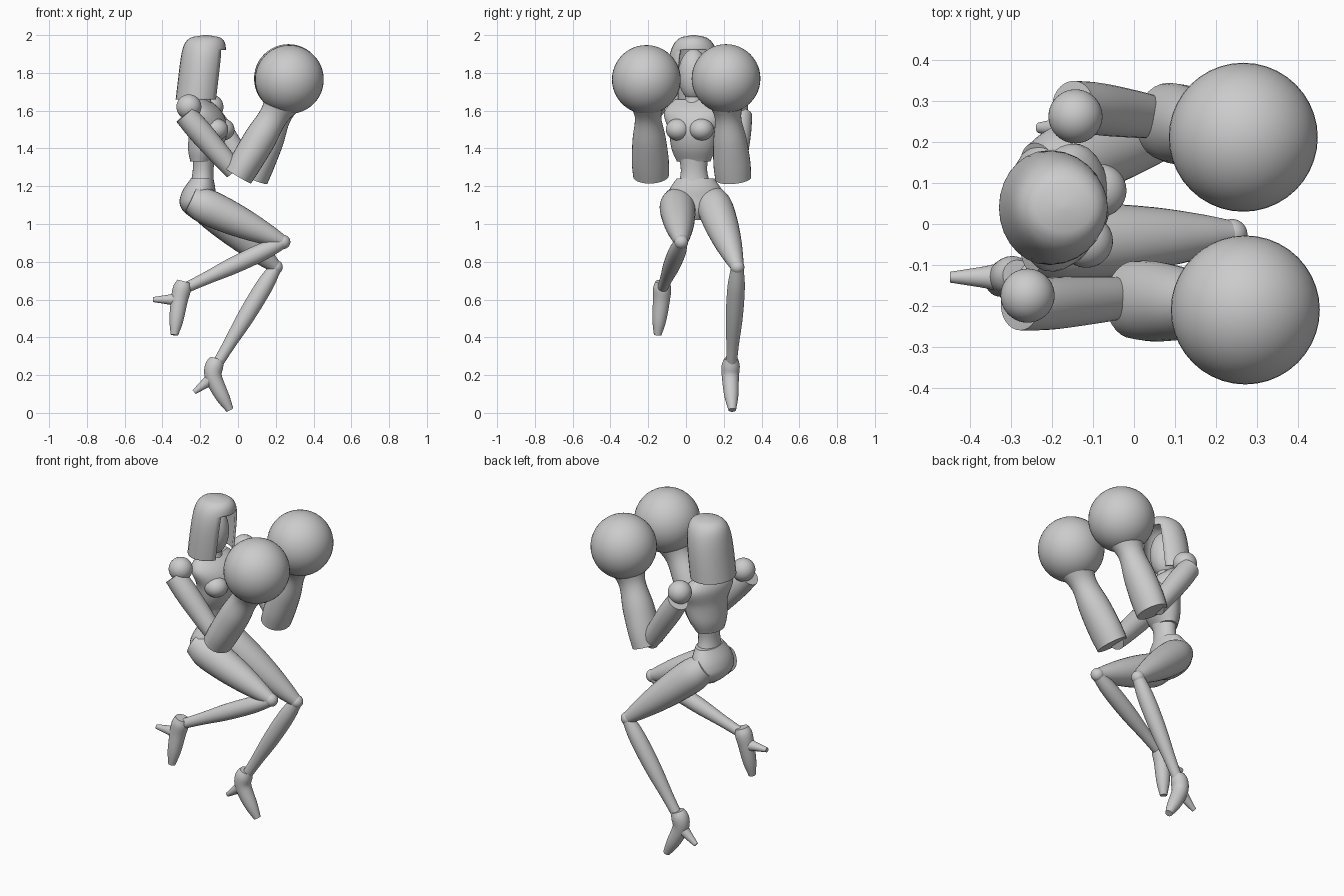
import bpy, bmesh, math
from mathutils import Vector

default_cube = bpy.data.objects.get("Cube")
if default_cube:
    bpy.data.objects.remove(default_cube, do_unlink=True)

# One plain material for the whole figure
grey = bpy.data.materials.new("plain_grey")
grey.use_nodes = True
grey.diffuse_color = (.6, .6, .6, 1)
shader = next(node for node in grey.node_tree.nodes if node.type == "BSDF_PRINCIPLED")
shader.inputs["Base Color"].default_value = grey.diffuse_color

UP = Vector((0, 0, 1))
LEFTWARD = Vector((0, 1, 0))
CHEST_TURN = math.radians(-15)     # the upper body twists toward the right
SHOULDER_LINE = Vector((-math.sin(CHEST_TURN), math.cos(CHEST_TURN), 0))


def finish(name, bm):
    """Turn a bmesh into a smooth-shaded object with sharp edges kept."""
    bmesh.ops.recalc_face_normals(bm, faces=bm.faces[:])
    mesh = bpy.data.meshes.new(name)
    bm.to_mesh(mesh)
    bm.free()
    mesh.materials.append(grey)
    mesh.shade_smooth()
    mesh.set_sharp_from_angle(angle=math.radians(40))
    part = bpy.data.objects.new(name, mesh)
    bpy.context.scene.collection.objects.link(part)
    return part


def spline(values, t):
    """Smooth curve through evenly spaced numbers or vectors, t from 0 to 1."""
    last = len(values) - 1
    index = min(int(t * last), last - 1)
    f = t * last - index
    start, end = values[index], values[index + 1]
    leaving = (end - values[max(index - 1, 0)]) / 2
    arriving = (values[min(index + 2, last)] - start) / 2
    blend = f * f * (3 - 2 * f)
    return (start * (1 - blend) + end * blend
            + leaving * f * (1 - f) ** 2 - arriving * f * f * (1 - f))


def loft(name, points, depths, widths=None, side=LEFTWARD, level=False,
         removed=None, sides=28, steps=20):
    """Skin elliptical rings along a curve; level keeps the rings horizontal."""
    widths = widths or depths
    points = [Vector(point) for point in points]
    params = [i / steps for i in range(steps + 1)]
    centres = [spline(points, t) for t in params]
    bm = bmesh.new()
    rings = []
    for i, t in enumerate(params):
        travel = centres[min(i + 1, steps)] - centres[max(i - 1, 0)]
        ahead = UP if level else travel.normalized()
        across = (side - ahead * side.dot(ahead)).normalized()
        front = across.cross(ahead) * spline(depths, t)
        across = across * spline(widths, t)
        angles = [math.tau * k / sides for k in range(sides)]
        rings.append([bm.verts.new(centres[i] + front * math.cos(a) + across * math.sin(a))
                      for a in angles])
    for lower, upper in zip(rings, rings[1:]):
        for k in range(sides):
            after = (k + 1) % sides
            bm.faces.new((lower[k], lower[after], upper[after], upper[k]))
    bm.faces.new(rings[0])
    bm.faces.new(rings[-1])
    if removed:
        doomed = [face for face in bm.faces if removed(face.calc_center_median())]
        bmesh.ops.delete(bm, geom=doomed, context="FACES")
    return finish(name, bm)


def ball(name, centre, radius, stretch=(1, 1, 1), turn=0):
    """Smooth sphere or ellipsoid."""
    bm = bmesh.new()
    bmesh.ops.create_uvsphere(bm, u_segments=40, v_segments=24, radius=radius)
    part = finish(name, bm)
    part.location = centre
    part.scale = stretch
    part.rotation_euler.z = turn
    return part


# Head: rounded hood with an open front, a recessed face and the neck
def hood_opening(spot):
    underside = spot.z < 1.661
    mouth = spot.x > -.17 and abs(spot.y - .04) < .08 and spot.z < 1.92
    return underside or mouth


heights = [i / 20 for i in range(20)] + [.999]
hood = loft("hood", [(-.21, .04, 1.66), (-.17, .04, 2)],
            depths=[.12 * math.sqrt(1 - h ** 8) for h in heights],
            widths=[.14 * math.sqrt(1 - h ** 4) for h in heights],
            level=True, removed=hood_opening, steps=40)
shell = hood.modifiers.new("thickness", "SOLIDIFY")
shell.thickness = .012
shell.offset = -1
ball("face", (-.185, .04, 1.79), .08, stretch=(1, 1, 1.7))
loft("neck", [(-.19, .04, 1.6), (-.19, .04, 1.74)], [.06, .045, .045])

# Torso: twisted chest, narrow waist and hips
loft("chest", [(-.19, .04, 1.33), (-.16, .04, 1.5), (-.2, .04, 1.66)],
     depths=[.06, .09, .1, .09, .04], widths=[.09, .12, .135, .16, .1],
     side=SHOULDER_LINE, level=True)
for label, sign in (("left", 1), ("right", -1)):
    ball(label + "_bust", Vector((-.1, .02, 1.5)) + SHOULDER_LINE * sign * .064,
         .065, stretch=(1, 1, .9), turn=CHEST_TURN)
loft("waist", [(-.18, .04, 1.36), (-.19, .045, 1.2)],
     depths=[.06, .055, .065], widths=[.08, .07, .09], level=True)
loft("pelvis", [(-.19, .05, 1.24), (-.215, .05, 1.12), (-.19, .05, 1.02)],
     depths=[.06, .09, .09, .04], widths=[.1, .145, .14, .04], level=True)


def arm(label, shoulder, sleeve, elbow, cuff, wrist, glove):
    """Ball shoulder, tapered upper arm, flared cuff and round glove."""
    ball(label + "_shoulder", shoulder, .066)
    loft(label + "_upper_arm", [sleeve, elbow], [.06, .064, .058, .05])
    loft(label + "_forearm", [cuff, wrist],
         depths=[.08, .084, .085, .076, .1], widths=[.095, .098, .088, .07, .1])
    ball(label + "_glove", glove, .182)


arm("right", shoulder=(-.26, -.175, 1.62), sleeve=(-.28, -.2, 1.58),
    elbow=(-.02, -.18, 1.28), cuff=(0, -.185, 1.255),
    wrist=(.235, -.205, 1.65), glove=(.272, -.21, 1.765))
arm("left", shoulder=(-.143, .263, 1.62), sleeve=(-.15, .29, 1.58),
    elbow=(.06, .26, 1.27), cuff=(.08, .25, 1.24),
    wrist=(.235, .215, 1.65), glove=(.267, .212, 1.77))


def leg(label, hip, knee, ankle, collar, instep, toe, heel):
    """Thigh and shin meeting at a small knee, with a high-heeled shoe."""
    loft(label + "_thigh", [hip, knee], [.07, .093, .09, .075, .053, .034])
    ball(label + "_knee", knee, .037)
    loft(label + "_shin", [knee, ankle], [.033, .046, .045, .033, .028])
    loft(label + "_foot", [collar, instep, toe], [.037, .048, .045, .038, .02])
    loft(label + "_heel", [instep, heel], [.04, .024, .013])


leg("right", hip=(-.25, -.05, 1.13), knee=(.24, -.025, .905),
    ankle=(-.28, -.125, .66), collar=(-.285, -.125, .695),
    instep=(-.31, -.13, .6), toe=(-.337, -.15, .412), heel=(-.45, -.13, .6))
leg("left", hip=(-.23, .13, 1.15), knee=(.2, .272, .772),
    ankle=(-.115, .24, .25), collar=(-.11, .24, .285),
    instep=(-.13, .235, .19), toe=(-.043, .245, .015), heel=(-.232, .235, .11))
